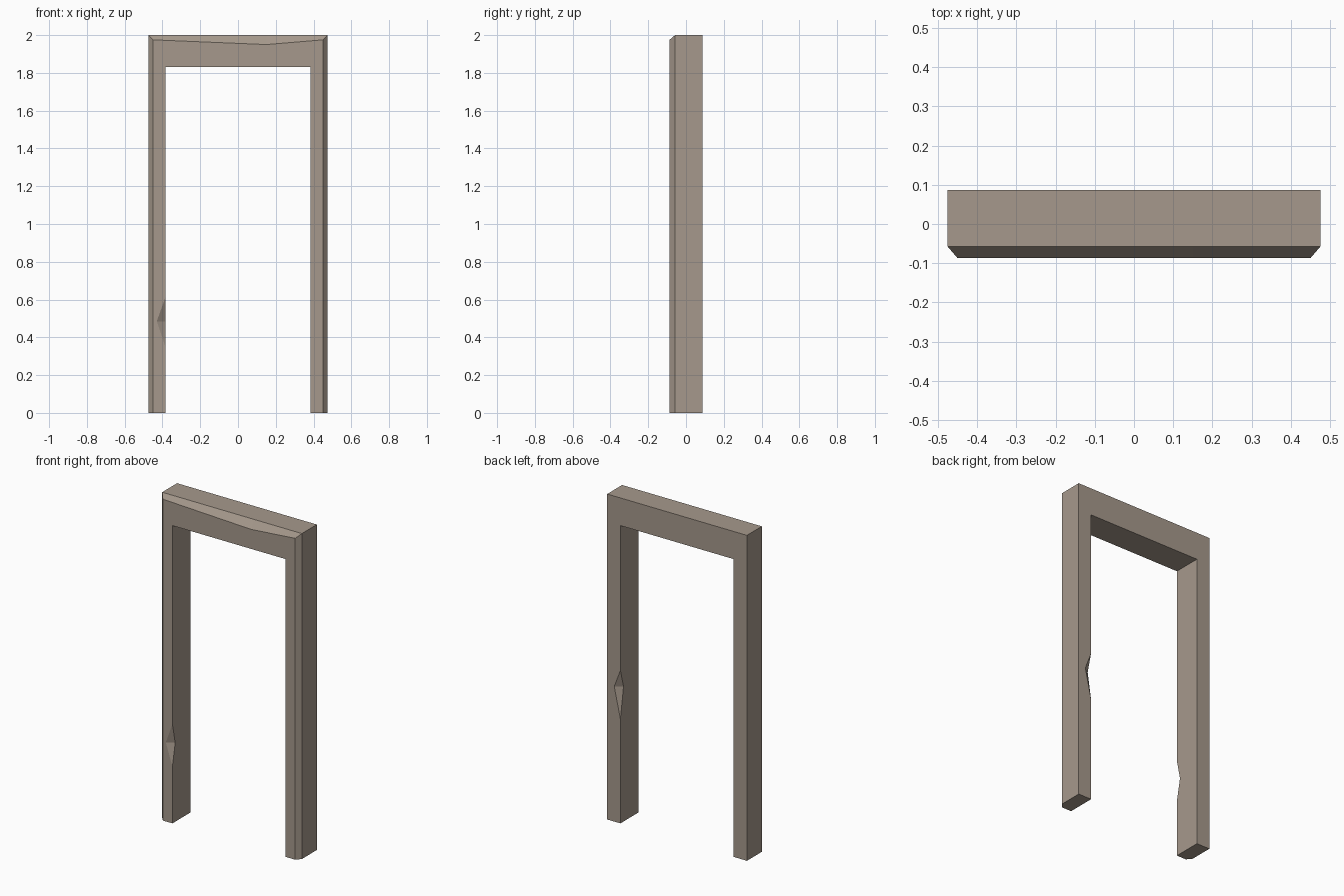
import bpy, bmesh
from mathutils import Vector

if "Cube" in bpy.data.objects:
    bpy.data.objects.remove(bpy.data.objects["Cube"])

mat = bpy.data.materials.new("weathered wood")
mat.diffuse_color = (0.38, 0.318, 0.262, 1)
mat.use_nodes = True
mat.node_tree.nodes["Principled BSDF"].inputs["Base Color"].default_value = mat.diffuse_color


def make_object(name, bm):
    bmesh.ops.recalc_face_normals(bm, faces=bm.faces)
    mesh = bpy.data.meshes.new(name)
    bm.to_mesh(mesh)
    bm.free()
    mesh.materials.append(mat)
    obj = bpy.data.objects.new(name, mesh)
    bpy.context.collection.objects.link(obj)
    return obj


# Door frame: an arch outline lofted through three depths, front rim worn back
inner = [(0.385, 0), (0.385, 1.83), (-0.385, 1.83), (-0.385, 0)]
outer = [(-0.475, 0), (-0.475, 2), (0.15, 2), (0.475, 2), (0.475, 0)]
worn = [(-0.45, 0), (-0.45, 1.975), (0.15, 1.95), (0.45, 1.975), (0.45, 0)]
layers = [(0.087, outer), (-0.058, outer), (-0.087, worn)]

bm = bmesh.new()
rings = [[bm.verts.new((x, y, z)) for x, z in rim + inner] for y, rim in layers]
for a, b in zip(rings, rings[1:]):
    for i in range(len(a)):
        j = (i + 1) % len(a)
        bm.faces.new((a[i], a[j], b[j], b[i]))
bm.faces.new(rings[0])
bm.faces.new(rings[-1])
bmesh.ops.dissolve_limit(bm, angle_limit=0.002, verts=bm.verts, edges=bm.edges)
frame = make_object("door_frame", bm)


# Chips knocked out of a leg's inner edge; side is the leg (-1 left, 1 right)
# and face the depth direction (-1 front, 1 back)
def chip(side, face, low, mid, high, width, depth):
    x, y = side * 0.385, face * 0.087
    pts = [Vector(p) for p in ((x, y, high), (x, y, low),
                               (x + side * width, y, mid), (x, y - face * depth, mid))]
    centre = (pts[2] + pts[3]) / 2
    cut = bmesh.new()
    # Growing about the crease keeps the cut planes and pushes the rest outside
    v = [cut.verts.new(centre + (p - centre) * 1.6) for p in pts]
    for f in ((0, 1, 2), (0, 1, 3), (0, 2, 3), (1, 2, 3)):
        cut.faces.new([v[i] for i in f])
    cutter = make_object("chip_cutter", cut)
    cutter.hide_render = True
    mod = frame.modifiers.new("chip", "BOOLEAN")
    mod.operation = "DIFFERENCE"
    mod.solver = "EXACT"
    mod.object = cutter
    bpy.context.view_layer.objects.active = frame
    bpy.ops.object.modifier_apply(modifier=mod.name)
    bpy.data.objects.remove(cutter)


chip(-1, -1, 0.35, 0.485, 0.61, 0.045, 0.027)
chip(1, 1, 0.64, 0.83, 0.94, 0.042, 0.03)
